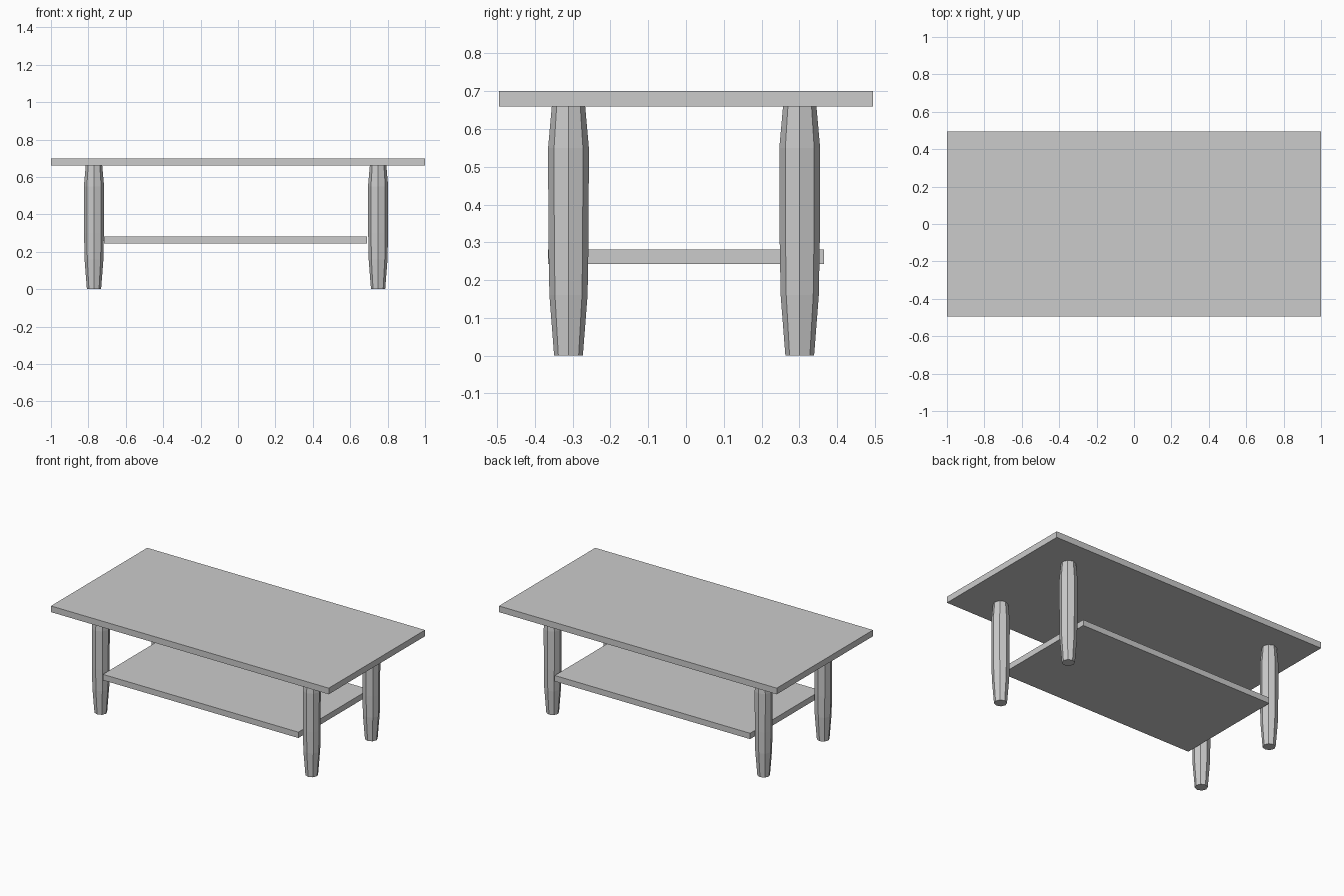
import bpy, bmesh, math

if "Cube" in bpy.data.objects:
    bpy.data.objects.remove(bpy.data.objects["Cube"])


def finish(name, bm):
    bmesh.ops.recalc_face_normals(bm, faces=bm.faces)
    mesh = bpy.data.meshes.new(name)
    bm.to_mesh(mesh)
    bm.free()
    obj = bpy.data.objects.new(name, mesh)
    bpy.context.collection.objects.link(obj)
    return obj


def board(name, x0, x1, y0, y1, z0, z1):
    bm = bmesh.new()
    bmesh.ops.create_cube(bm, size=1)
    bmesh.ops.scale(bm, vec=(x1 - x0, y1 - y0, z1 - z0), verts=bm.verts)
    bmesh.ops.translate(bm, vec=((x0 + x1) / 2, (y0 + y1) / 2, (z0 + z1) / 2), verts=bm.verts)
    return finish(name, bm)


def leg(name, x, y, sides=8):
    # bulging profile as (height, radius), swept into an octagonal column
    profile = [(0, 0.038), (0.16, 0.0505), (0.3, 0.053), (0.55, 0.054), (0.662, 0.044)]
    bm = bmesh.new()
    rings = []
    for z, r in profile:
        angles = [math.tau * i / sides for i in range(sides)]
        rings.append([bm.verts.new((x + r * math.cos(a), y + r * math.sin(a), z)) for a in angles])
    for low, high in zip(rings, rings[1:]):
        for i in range(sides):
            j = (i + 1) % sides
            bm.faces.new((low[i], low[j], high[j], high[i]))
    bm.faces.new(rings[0])
    bm.faces.new(rings[-1])
    return finish(name, bm)


# table top and lower shelf
board("table_top", -1, 1, -0.495, 0.495, 0.66, 0.70)
board("lower_shelf", -0.717, 0.69, -0.365, 0.365, 0.243, 0.281)

# four legs
for side, x in (("left", -0.77), ("right", 0.749)):
    for end, y in (("front", -0.311), ("back", 0.301)):
        leg(f"{end}_{side}_leg", x, y)
